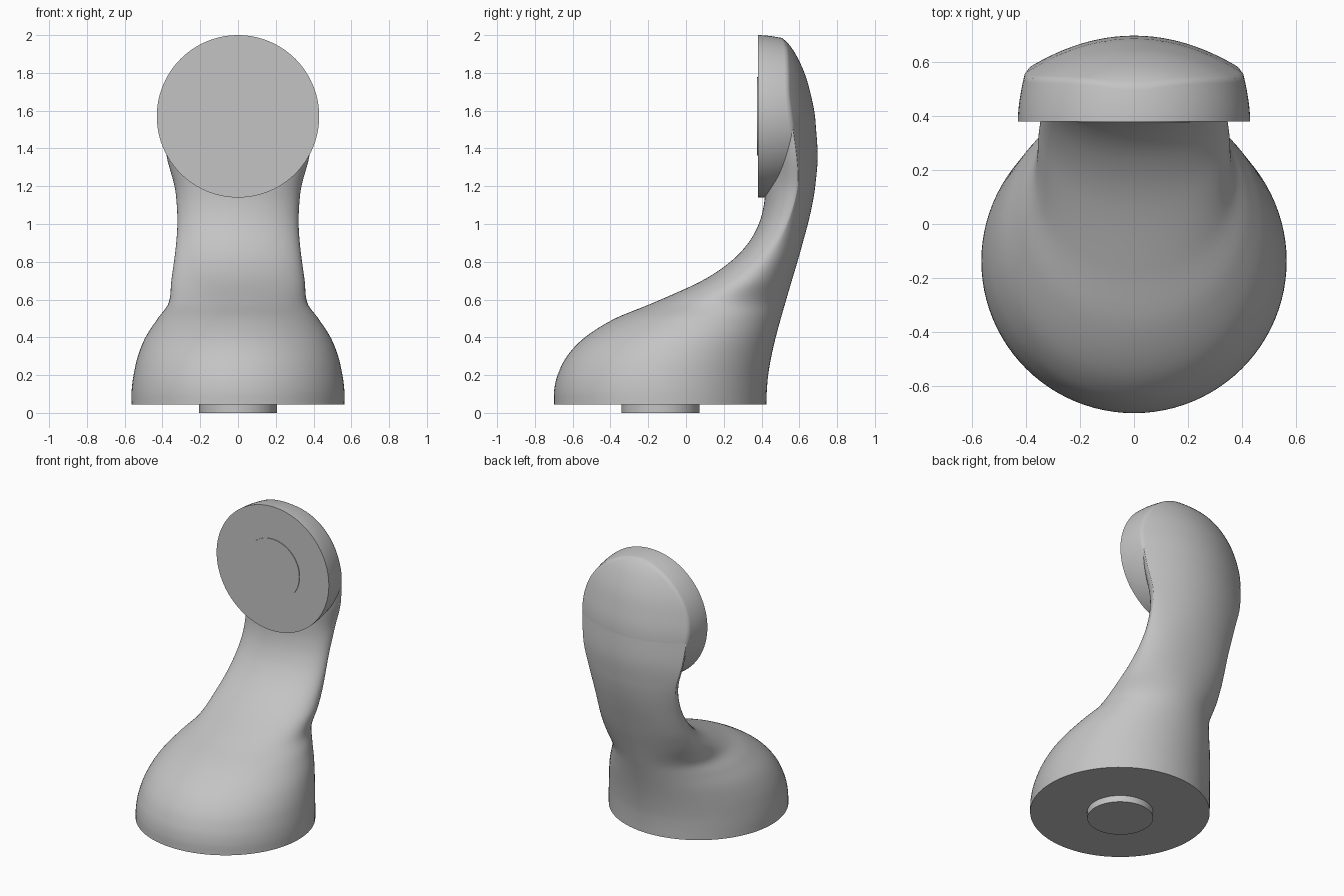
import bpy
import bmesh
from math import sin, cos, pi, radians

if "Cube" in bpy.data.objects:
    bpy.data.objects.remove(bpy.data.objects["Cube"], do_unlink=True)

SIDES = 96
HEAD_Z, HEAD_R, FACE_Y = 1.57, 0.43, 0.38
BASE_Y, BASE_Z, PAD_R = -0.135, 0.045, 0.207

# Height, then front edge, back edge and half width of the body
PROFILE = [
    (0.045, -0.70, 0.425, 0.565), (0.12, -0.698, 0.428, 0.563),
    (0.2, -0.68, 0.435, 0.553), (0.3, -0.63, 0.452, 0.53),
    (0.4, -0.535, 0.475, 0.49), (0.5, -0.375, 0.502, 0.425),
    (0.58, -0.18, 0.525, 0.368), (0.7, 0.085, 0.56, 0.353),
    (0.8, 0.235, 0.59, 0.339), (0.9, 0.33, 0.618, 0.327),
    (1.0, 0.385, 0.645, 0.321), (1.1, 0.412, 0.668, 0.324),
    (1.2, 0.42, 0.684, 0.336), (1.36, 0.43, 0.697, 0.378),
    (1.57, 0.45, 0.683, 0.403)]
# Height and depth of the upper back
CROWN = [(1.2, 0.684), (1.36, 0.697), (1.57, 0.683), (1.7, 0.657),
         (1.8, 0.627), (1.9, 0.58), (1.96, 0.537), (2.0, 0.49)]
BACK_CURVE = 0.78


def sample(table, z, col):
    """Smooth interpolation of one table column at a height."""
    last = len(table) - 1
    i = max(k for k in range(last) if k == 0 or table[k][0] <= z)

    def slope(k):
        a, b = table[max(k - 1, 0)], table[min(k + 1, last)]
        return (b[col] - a[col]) / (b[0] - a[0])
    p, q = table[i], table[i + 1]
    h = q[0] - p[0]
    t = min(max((z - p[0]) / h, 0), 1)
    s = t * t * (3 - 2 * t)
    return (p[col] * (1 - s) + q[col] * s
            + h * t * (1 - t) * ((1 - t) * slope(i) - t * slope(i + 1)))


def angles():
    return [2 * pi * k / SIDES for k in range(SIDES)]


grey = bpy.data.materials.new("light_grey")
grey.use_nodes = True
COLOUR = (0.55, 0.55, 0.55, 1)
grey.diffuse_color = COLOUR
grey.node_tree.nodes["Principled BSDF"].inputs["Base Color"].default_value = COLOUR


def loft(name, rings):
    """Skin a stack of rings, close both ends and shade it."""
    bm = bmesh.new()
    loops = [[bm.verts.new(p) for p in ring] for ring in rings]
    for a, b in zip(loops, loops[1:]):
        for k in range(SIDES):
            n = (k + 1) % SIDES
            bm.faces.new((a[k], a[n], b[n], b[k]))
    bm.faces.new(loops[0])
    bm.faces.new(loops[-1])
    bmesh.ops.recalc_face_normals(bm, faces=bm.faces)
    mesh = bpy.data.meshes.new(name)
    bm.to_mesh(mesh)
    bm.free()
    mesh.materials.append(grey)
    obj = bpy.data.objects.new(name, mesh)
    bpy.context.collection.objects.link(obj)
    bpy.ops.object.select_all(action='DESELECT')
    bpy.context.view_layer.objects.active = obj
    obj.select_set(True)
    bpy.ops.object.shade_smooth_by_angle(angle=radians(70))
    return obj


# Body: round foot flowing into a flattened neck
def body_ring(z):
    front, back, half = (sample(PROFILE, z, c) for c in (1, 2, 3))
    blend = min(max((z - 0.8) / 0.5, 0), 1)
    blend = blend * blend * (3 - 2 * blend)
    mid = (front + back) / 2 * (1 - blend) + (back - BACK_CURVE * half ** 2) * blend
    ring = []
    for t in angles():
        s = sin(t)
        if s >= 0:
            y = mid + (back - mid) * s ** (1 + blend)
        else:
            y = mid + (mid - front) * s
        ring.append((half * cos(t), y, z))
    return ring


STEPS = 90
loft("body", [body_ring(BASE_Z + (HEAD_Z - BASE_Z) * i / STEPS)
              for i in range(STEPS + 1)])


# Head: tapered disc with a flat face and a domed back
def back_y(x, z):
    tuck = 0.5 * max(HEAD_Z - z, 0) ** 2
    return sample(CROWN, z, 1) - BACK_CURVE * x * x - tuck


def side_radius(y):
    return HEAD_R - 0.027 * (max(y - FACE_Y, 0) / 0.18) ** 1.7


def rim(t):
    r = HEAD_R
    for _ in range(8):
        y = back_y(r * cos(t), HEAD_Z + r * sin(t))
        r = side_radius(y)
    return r, y


def side_ring(f):
    ring = []
    for t in angles():
        y = FACE_Y + (rim(t)[1] - FACE_Y) * f
        r = side_radius(y)
        ring.append((r * cos(t), y, HEAD_Z + r * sin(t)))
    return ring


def dome_ring(f):
    ring = []
    for t in angles():
        r = rim(t)[0] * f
        x, z = r * cos(t), HEAD_Z + r * sin(t)
        ring.append((x, back_y(x, z), z))
    return ring


loft("head", [side_ring(i / 10) for i in range(11)]
     + [dome_ring(1 - i / 25) for i in range(1, 25)])

# Round pads on the face and under the foot
loft("face_pad", [[(PAD_R * cos(t), y, HEAD_Z + PAD_R * sin(t)) for t in angles()]
                  for y in (FACE_Y - 0.005, FACE_Y + 0.02)])
loft("foot_pad", [[(PAD_R * cos(t), BASE_Y + PAD_R * sin(t), z) for t in angles()]
                  for z in (0, BASE_Z + 0.02)])
